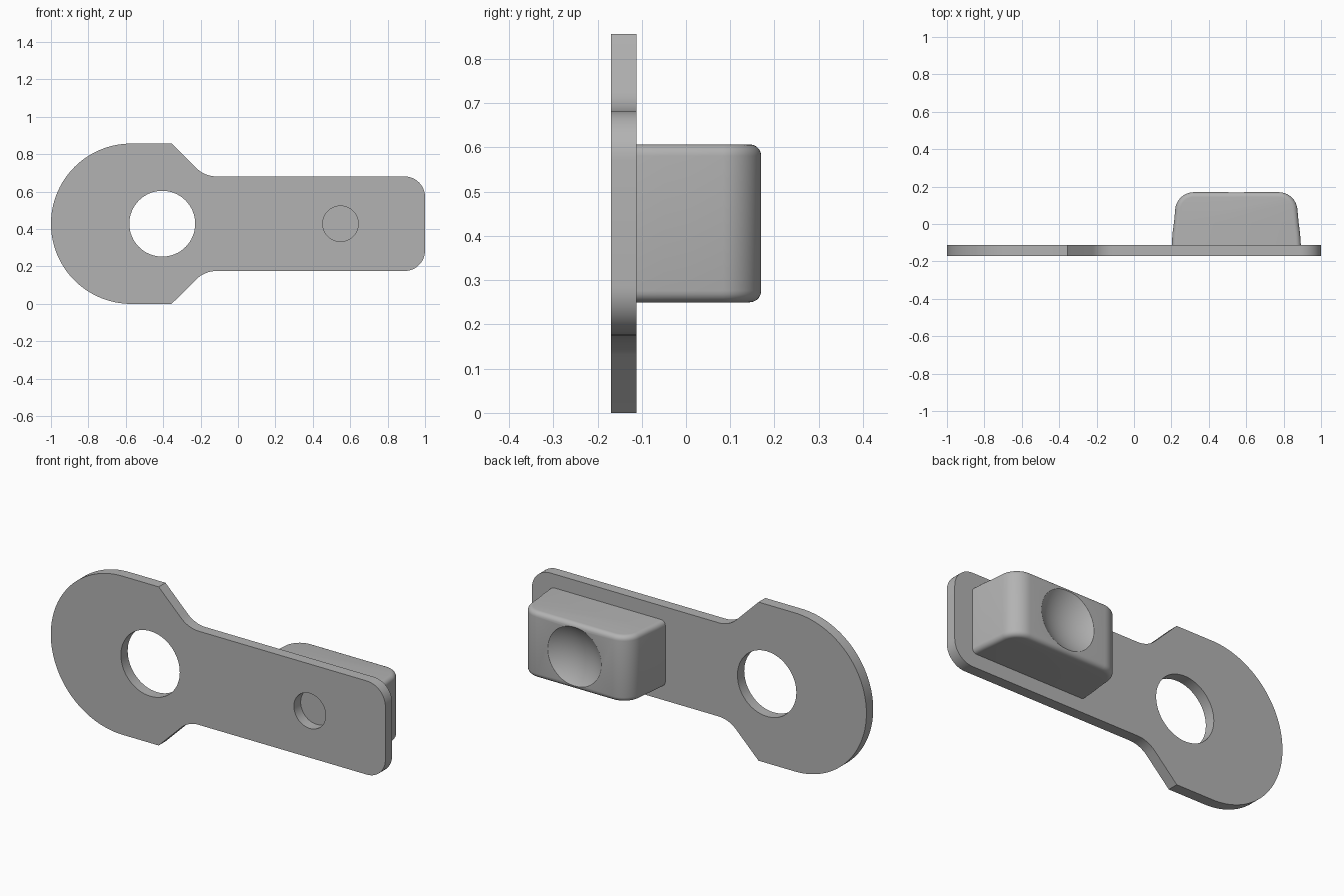
import bpy, bmesh
from math import cos, sin, radians, pi
from mathutils import Matrix

cube = bpy.data.objects.get("Cube")
if cube:
    bpy.data.objects.remove(cube, do_unlink=True)

grey = bpy.data.materials.new("satin grey")
grey.use_nodes = True
COLOR = (0.45, 0.45, 0.45, 1)
grey.diffuse_color = COLOR
grey.node_tree.nodes["Principled BSDF"].inputs["Base Color"].default_value = COLOR

MID = 0.4285              # height of the long axis
FRONT, BACK = -0.17, -0.112   # faces of the plate
TOP = 0.17                # rear face of the block


def arc(cx, cy, r, start, end, n):
    """Points on an arc, angles in degrees."""
    steps = [radians(start + (end - start) * i / n) for i in range(n + 1)]
    return [(cx + r * cos(a), cy + r * sin(a)) for a in steps]


def make_object(name, bm):
    bmesh.ops.recalc_face_normals(bm, faces=bm.faces)
    mesh = bpy.data.meshes.new(name)
    bm.to_mesh(mesh)
    bm.free()
    mesh.materials.append(grey)
    obj = bpy.data.objects.new(name, mesh)
    bpy.context.collection.objects.link(obj)
    return obj


def prism(points, direction):
    """Extrude a closed outline of 3D points."""
    bm = bmesh.new()
    face = bm.faces.new([bm.verts.new(p) for p in points])
    out = bmesh.ops.extrude_face_region(bm, geom=[face])
    verts = [v for v in out["geom"] if isinstance(v, bmesh.types.BMVert)]
    bmesh.ops.translate(bm, verts=verts, vec=direction)
    return bm


def cut(obj, cutter):
    """Subtract the cutter, then discard it."""
    cutter.hide_render = True
    mod = obj.modifiers.new("cut", 'BOOLEAN')
    mod.operation, mod.solver, mod.object = 'DIFFERENCE', 'EXACT', cutter
    graph = bpy.context.evaluated_depsgraph_get()
    mesh = bpy.data.meshes.new_from_object(obj.evaluated_get(graph))
    obj.modifiers.clear()
    obj.data = mesh
    bpy.data.objects.remove(cutter, do_unlink=True)


def hole_cutter(x, r):
    ring = arc(x, MID, r, 0, 360, 64)[:-1]
    return make_object("hole_cutter", prism([(px, FRONT - 0.1, pz) for px, pz in ring], (0, 0.3, 0)))


def smooth(obj, angle):
    bpy.ops.object.select_all(action='DESELECT')
    obj.select_set(True)
    bpy.context.view_layer.objects.active = obj
    bpy.ops.object.shade_smooth_by_angle(angle=radians(angle))


# Plate: upper half outline, mirrored about the long axis
NECK, FILLET = 0.253, 0.15
half = arc(0.89, NECK - 0.11, 0.11, 0, 90, 12)
half += arc(-0.116, NECK + FILLET, FILLET, 270, 225, 8)
half += [(-0.355, MID)]
half += arc(-0.5715, 0, MID, 90, 180, 40)
outline = half + [(x, -h) for x, h in reversed(half[:-1])]
plate = make_object("plate", prism([(x, FRONT, MID + h) for x, h in outline], (0, BACK - FRONT, 0)))
cut(plate, hole_cutter(-0.405, 0.176))
cut(plate, hole_cutter(0.548, 0.095))
smooth(plate, 25)

# Block: tapered profile with round shoulders, extruded upward
CENTRE, HALF, LOW, HIGH = 0.547, 0.345, 0.25, 0.607
side = [(HALF, BACK), (HALF - 0.004, -0.05), (HALF - 0.012, 0.01)]
side += arc(HALF - 0.118, TOP - 0.1, 0.1, 8, 90, 12)
profile = side + [(-x, y) for x, y in reversed(side)]
bm = prism([(CENTRE + x, y, LOW) for x, y in profile], (0, 0, HIGH - LOW))
rim = [e for e in bm.edges
       if abs(e.verts[0].co.z - e.verts[1].co.z) < 1e-5
       and max(v.co.y for v in e.verts) > BACK + 1e-4]
bmesh.ops.bevel(bm, geom=rim, offset=0.026, segments=5, profile=0.5, affect='EDGES')
block = make_object("block", bm)

# Shallow round dish in the rear of the block
DISH, DEPTH = 0.16, 0.05
radius = (DISH ** 2 + DEPTH ** 2) / (2 * DEPTH)
ball = bmesh.new()
bmesh.ops.create_uvsphere(ball, u_segments=64, v_segments=48, radius=radius)
bmesh.ops.transform(ball, verts=ball.verts, matrix=Matrix.Translation(
    (CENTRE, TOP - DEPTH + radius, MID)) @ Matrix.Rotation(pi / 2, 4, 'X'))
cut(block, make_object("dish_cutter", ball))
smooth(block, 25)
